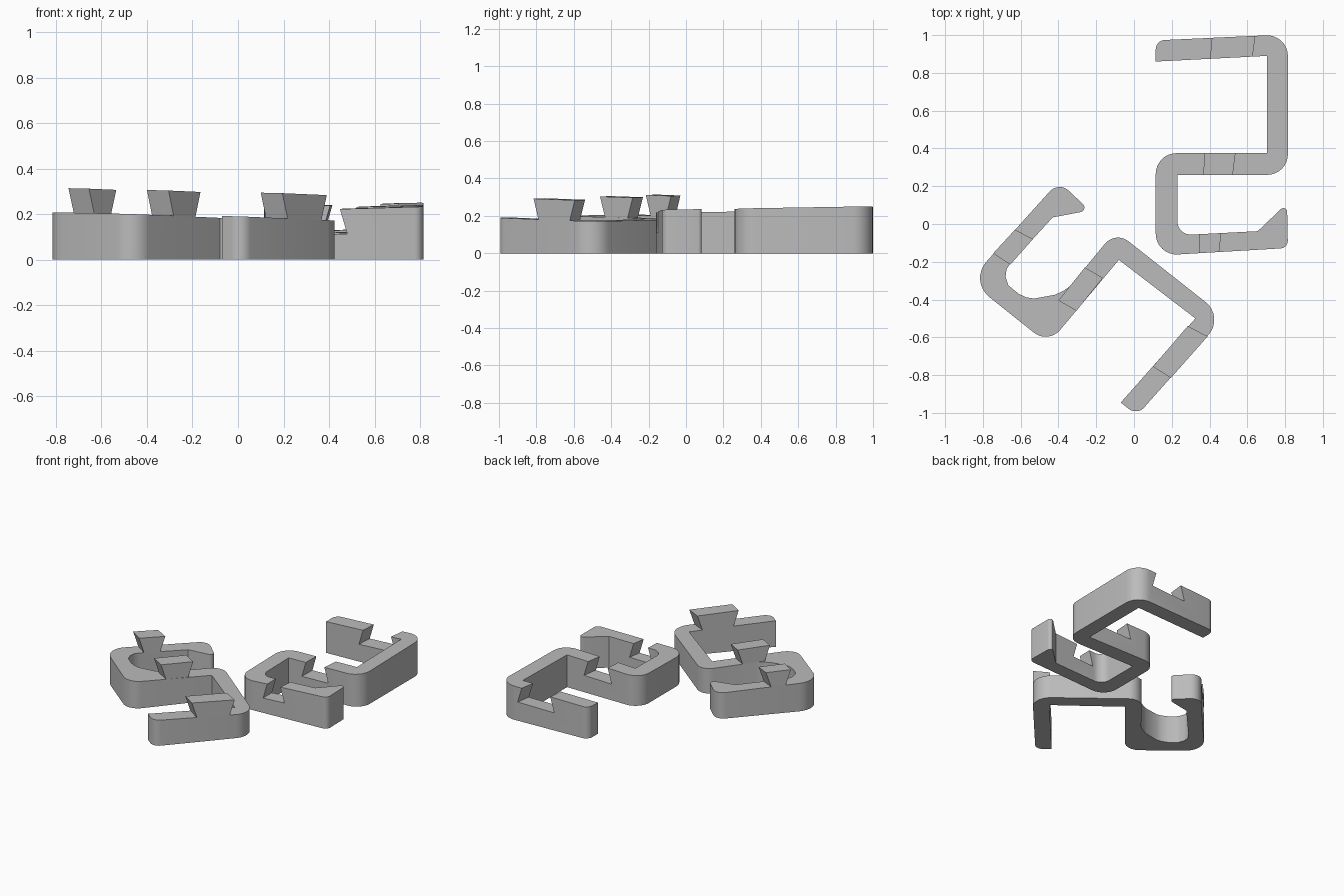
import bpy, bmesh, math
from mathutils import Vector

if "Cube" in bpy.data.objects:
    bpy.data.objects.remove(bpy.data.objects["Cube"])

grey = bpy.data.materials.new("plain grey")
grey.diffuse_color = (0.5, 0.5, 0.5, 1)
grey.use_nodes = True
grey.node_tree.nodes["Principled BSDF"].inputs["Base Color"].default_value = grey.diffuse_color


def fillet(corners, seg=8):
    """Round each (x, y, radius) corner with an arc."""
    out, n = [], len(corners)
    for i, (x, y, r) in enumerate(corners):
        p = Vector((x, y))
        if r == 0:
            out.append(p)
            continue
        a = (Vector(corners[i - 1][:2]) - p).normalized()
        b = (Vector(corners[(i + 1) % n][:2]) - p).normalized()
        half = a.angle(b) / 2
        c = p + (a + b).normalized() * (r / math.sin(half))
        t = r / math.tan(half)
        u, v = p + a * t - c, p + b * t - c
        sweep = u.angle_signed(v)
        for k in range(seg + 1):
            ang = -sweep * k / seg
            out.append(c + Vector((u.x * math.cos(ang) - u.y * math.sin(ang),
                                   u.x * math.sin(ang) + u.y * math.cos(ang))))
    return out


def prism(name, low, high, z_low, z_high):
    """Solid between two matching outlines, with sloping end planes."""
    bm = bmesh.new()
    lo = [bm.verts.new((p[0], p[1], z_low(p))) for p in low]
    hi = [bm.verts.new((p[0], p[1], z_high(p))) for p in high]
    n = len(lo)
    bm.faces.new(lo[::-1])
    bm.faces.new(hi)
    for i in range(n):
        j = (i + 1) % n
        bm.faces.new((lo[i], lo[j], hi[j], hi[i]))
    bmesh.ops.recalc_face_normals(bm, faces=bm.faces)
    me = bpy.data.meshes.new(name)
    bm.to_mesh(me)
    bm.free()
    me.materials.append(grey)
    ob = bpy.data.objects.new(name, me)
    bpy.context.collection.objects.link(ob)
    return ob


def smooth(ob):
    bpy.ops.object.select_all(action='DESELECT')
    bpy.context.view_layer.objects.active = ob
    ob.select_set(True)
    bpy.ops.object.shade_smooth_by_angle(angle=math.radians(30))


def ground(p):
    return 0.0


def tail_top(p):
    return 0.179 - 0.031 * p[0] - 0.011 * p[1]


def socket_top(p):
    return 0.212 + 0.028 * p[0] + 0.0165 * p[1]


DEPTH = 0.11

# Zigzag bar carrying the dovetail tails
tail_outline = fillet([
    (-0.398, 0.226, 0.07), (-0.235, 0.072, 0.025), (-0.43, 0.035, 0),
    (-0.655, -0.21, 0), (-0.675, -0.24, 0), (-0.68, -0.28, 0), (-0.665, -0.325, 0),
    (-0.61, -0.37, 0), (-0.57, -0.388, 0), (-0.53, -0.395, 0), (-0.42, -0.375, 0),
    (-0.375, -0.355, 0), (-0.34, -0.33, 0),
    (-0.098, -0.037, 0.09), (0.479, -0.492, 0.12), (0.016, -1.014, 0.06),
    (-0.07, -0.945, 0), (0.325, -0.50, 0), (-0.08, -0.19, 0),
    (-0.454, -0.636, 0.1), (-0.873, -0.301, 0.128)])
smooth(prism("tail_bar", tail_outline, tail_outline, ground, tail_top))

# Dovetail tails: each flares outward along its arm towards the top
tails = {
    "short_tail": ((-0.745, -0.155), (-0.655, -0.215), (-0.535, -0.08), (-0.63, -0.03)),
    "middle_tail": ((-0.40, -0.405), (-0.305, -0.46), (-0.165, -0.285), (-0.26, -0.23)),
    "long_tail": ((0.10, -0.755), (0.195, -0.815), (0.39, -0.595), (0.285, -0.54)),
}
for name, quad in tails.items():
    a, b, c, d = [Vector(q) for q in quad]
    s, t = (d - a).normalized() * 0.035, (c - b).normalized() * 0.035
    prism(name, (a + s, b + t, c - t, d - s), (a, b, c, d),
          tail_top, lambda p: tail_top(p) + DEPTH)

# Hooked bar carrying the dovetail sockets
socket_outline = fillet([
    (0.115, 0.972, 0.05), (0.115, 0.86, 0), (0.705, 0.89, 0), (0.705, 0.375, 0),
    (0.115, 0.375, 0.11), (0.115, -0.168, 0.11), (0.815, -0.127, 0.04),
    (0.81, 0.11, 0.02), (0.655, -0.038, 0), (0.23, -0.06, 0.07),
    (0.23, 0.26, 0), (0.815, 0.26, 0.11), (0.815, 1.004, 0.11)])
socket_bar = prism("socket_bar", socket_outline, socket_outline, ground, socket_top)

# Socket cutters: (y near, y far, left x near/far, right x near/far), undercut below
sockets = [(-0.20, -0.02, 0.345, 0.347, 0.442, 0.463),
           (0.24, 0.40, 0.369, 0.376, 0.518, 0.538),
           (0.84, 1.02, 0.402, 0.418, 0.619, 0.643)]
cutters = []
for i, (y0, y1, l0, l1, r0, r1) in enumerate(sockets):
    def ring(e):
        return [(l0 - e, y0), (r0 + e, y0), (r1 + e, y1), (l1 - e, y1)]
    cut = prism(f"socket_cutter_{i + 1}", ring(0.032), ring(-0.006),
                lambda p: socket_top(p) - DEPTH, lambda p: socket_top(p) + 0.02)
    cut.hide_render = True
    cut.hide_set(True)
    mod = socket_bar.modifiers.new(f"socket {i + 1}", 'BOOLEAN')
    mod.operation = 'DIFFERENCE'
    mod.solver = 'EXACT'
    mod.object = cut
    cutters.append(cut)

# Bake the cuts, then drop the cutters
deps = bpy.context.evaluated_depsgraph_get()
baked = bpy.data.meshes.new_from_object(socket_bar.evaluated_get(deps))
socket_bar.modifiers.clear()
socket_bar.data = baked
for cut in cutters:
    bpy.data.objects.remove(cut)
smooth(socket_bar)
